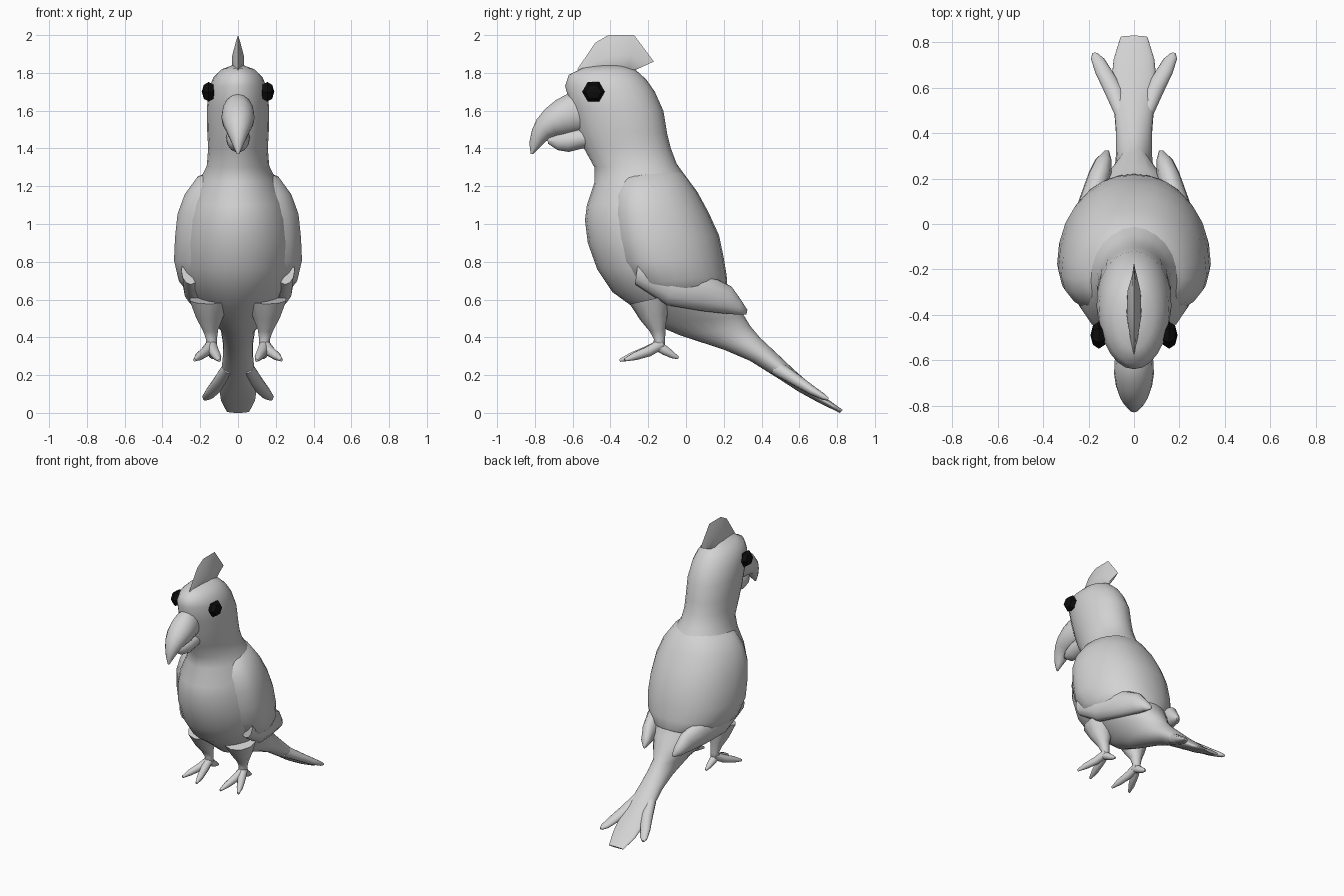
import bpy, bmesh, math
from mathutils import Vector


def material(name, rgb):
    m = bpy.data.materials.new(name)
    m.diffuse_color = (*rgb, 1)
    return m


GREY = material("plumage_grey", (0.65, 0.65, 0.65))
BLACK = material("eye_black", (0.004, 0.004, 0.004))


def skin_rings(name, rings, mat=GREY, mirror=False):
    """Bridge equal-sized rings of points into a closed smooth shell."""
    bm = bmesh.new()
    loops = [[bm.verts.new(p) for p in r] for r in rings]
    n = len(loops[0])
    for a, b in zip(loops, loops[1:]):
        for i in range(n):
            j = (i + 1) % n
            bm.faces.new((a[i], a[j], b[j], b[i]))
    bm.faces.new(loops[0])
    bm.faces.new(loops[-1])
    bmesh.ops.recalc_face_normals(bm, faces=bm.faces)
    me = bpy.data.meshes.new(name)
    bm.to_mesh(me)
    bm.free()
    me.materials.append(mat)
    ob = bpy.data.objects.new(name, me)
    bpy.context.collection.objects.link(ob)
    if mirror:
        mod = ob.modifiers.new("mirror", 'MIRROR')
        mod.use_mirror_merge = False
    bpy.ops.object.select_all(action='DESELECT')
    bpy.context.view_layer.objects.active = ob
    ob.select_set(True)
    bpy.ops.object.shade_smooth_by_angle(angle=math.radians(60))
    return ob


def loft(name, sections, n=20, k=0.0, p=1.0, **kw):
    """Section: y, z of one edge, y, z of the other edge, half width, x centre."""
    rings = []
    for s in sections:
        ya, za, yb, zb, rx = s[:5]
        cx = s[5] if len(s) > 5 else 0
        ring = []
        for i in range(n):
            a = 2 * math.pi * i / n
            c = math.copysign(abs(math.cos(a)) ** p, math.cos(a))
            t = math.copysign(abs(math.sin(a)) ** p, math.sin(a))
            ring.append((cx + rx * c * (1 - k * t),
                         (ya + yb) / 2 + (ya - yb) / 2 * t,
                         (za + zb) / 2 + (za - zb) / 2 * t))
        rings.append(ring)
    return skin_rings(name, rings, **kw)


def limb(name, path, n=10):
    """Mirrored tapered tube; path point: x, y, z, radius."""
    pts = [Vector(q[:3]) for q in path]
    rings = []
    for i, q in enumerate(path):
        d = (pts[min(i + 1, len(pts) - 1)] - pts[max(i - 1, 0)]).normalized()
        u = d.cross(Vector((0.3, 1, 0) if abs(d.z) > 0.7 else (0, 0, 1))).normalized()
        v = d.cross(u)
        rings.append([pts[i] + q[3] * (u * math.cos(2 * math.pi * j / n)
                                       + v * math.sin(2 * math.pi * j / n))
                      for j in range(n)])
    return skin_rings(name, rings, mirror=True)


# Head, neck, body and central tail in one sweep
loft("body_and_tail", [
    (-.46, 1.84, -.33, 1.84, .03), (-.55, 1.825, -.26, 1.81, .09),
    (-.62, 1.79, -.21, 1.765, .13), (-.64, 1.73, -.165, 1.70, .155),
    (-.61, 1.62, -.12, 1.60, .165), (-.575, 1.5, -.10, 1.48, .163),
    (-.54, 1.4, -.08, 1.4, .158), (-.485, 1.3, -.05, 1.32, .165),
    (-.485, 1.22, 0, 1.25, .20), (-.525, 1.1, .06, 1.14, .25),
    (-.535, 1.02, .10, 1.04, .275), (-.52, .9, .13, .92, .29),
    (-.47, .76, .16, .78, .29), (-.39, .64, .2, .68, .26),
    (-.28, .56, .25, .6, .21), (-.17, .47, .31, .51, .14),
    (-.03, .41, .34, .46, .09), (.2, .335, .39, .40, .08),
    (.34, .275, .47, .325, .08), (.5, .175, .57, .23, .09),
    (.6, .11, .65, .16, .10), (.71, .05, .74, .08, .09),
    (.815, 0, .83, .015, .06)], n=24, k=.06)

# Folded wings wrapping sides and back
loft("folded_wings", [
    (-.25, 1.3, -.07, 1.31, .08), (-.36, 1.24, -.01, 1.265, .21),
    (-.40, 1.15, .06, 1.17, .275), (-.41, 1.05, .12, 1.06, .312),
    (-.40, .92, .175, .94, .325), (-.37, .8, .2, .82, .33),
    (-.3, .68, .215, .73, .305), (-.18, .61, .22, .66, .25),
    (-.05, .57, .21, .63, .15)], n=24, k=-.18, p=.85)

# Pointed wing ends
loft("wing_tip", [
    (-.25, .83, -.27, .68, .05, .25), (-.05, .76, -.10, .57, .065, .225),
    (.12, .73, .08, .54, .06, .185), (.24, .67, .21, .525, .05, .15),
    (.29, .60, .28, .52, .035, .135), (.325, .545, .32, .52, .01, .12)],
    n=12, mirror=True)

# Outer tail feathers
loft("side_tail_feather", [
    (.45, .21, .49, .28, .03, .05), (.56, .15, .60, .20, .045, .085),
    (.65, .10, .68, .14, .04, .13), (.72, .07, .735, .10, .03, .16),
    (.75, .065, .755, .08, .012, .172)], n=12, mirror=True)

# Crest
loft("crest", [
    (-.575, 1.82, -.53, 1.77, .008), (-.48, 1.96, -.46, 1.77, .022),
    (-.41, 2.0, -.40, 1.77, .032), (-.275, 2.0, -.31, 1.78, .028),
    (-.17, 1.86, -.28, 1.81, .008)], n=8, k=.7)

# Hooked upper beak and small lower beak
loft("upper_beak", [
    (-.58, 1.695, -.5, 1.49, .07), (-.635, 1.685, -.57, 1.485, .085),
    (-.69, 1.655, -.63, 1.47, .088), (-.745, 1.61, -.68, 1.465, .08),
    (-.79, 1.555, -.72, 1.455, .065), (-.815, 1.50, -.75, 1.43, .048),
    (-.83, 1.43, -.775, 1.405, .028), (-.822, 1.37, -.81, 1.37, .006)], n=16)
loft("lower_beak", [
    (-.5, 1.5, -.5, 1.41, .06), (-.56, 1.51, -.56, 1.395, .064),
    (-.63, 1.5, -.62, 1.38, .058), (-.69, 1.48, -.68, 1.39, .042),
    (-.735, 1.455, -.73, 1.425, .012)], n=14)

# Legs and toes
limb("leg", [(.15, -.19, .60, .11), (.15, -.17, .51, .075),
             (.145, -.15, .44, .042), (.14, -.14, .39, .03),
             (.14, -.145, .34, .032), (.14, -.15, .325, .015)])
limb("outer_toe", [(.14, -.13, .365, .028), (.17, -.20, .325, .028),
                   (.205, -.27, .30, .022), (.23, -.325, .28, .008)])
limb("inner_toe", [(.14, -.13, .365, .028), (.128, -.21, .325, .028),
                   (.11, -.29, .297, .022), (.098, -.35, .278, .008)])
limb("back_toe", [(.14, -.16, .36, .028), (.14, -.11, .33, .026),
                  (.137, -.07, .305, .018), (.135, -.04, .29, .007)])

# Faceted eyes
for side in (-1, 1):
    bpy.ops.mesh.primitive_uv_sphere_add(
        segments=6, ring_count=4, radius=1, location=(side * .155, -.49, 1.70),
        rotation=(0, math.pi / 2, 0))
    eye = bpy.context.object
    eye.name = "eye"
    eye.scale = (.06, .06, .037)
    eye.data.materials.append(BLACK)
